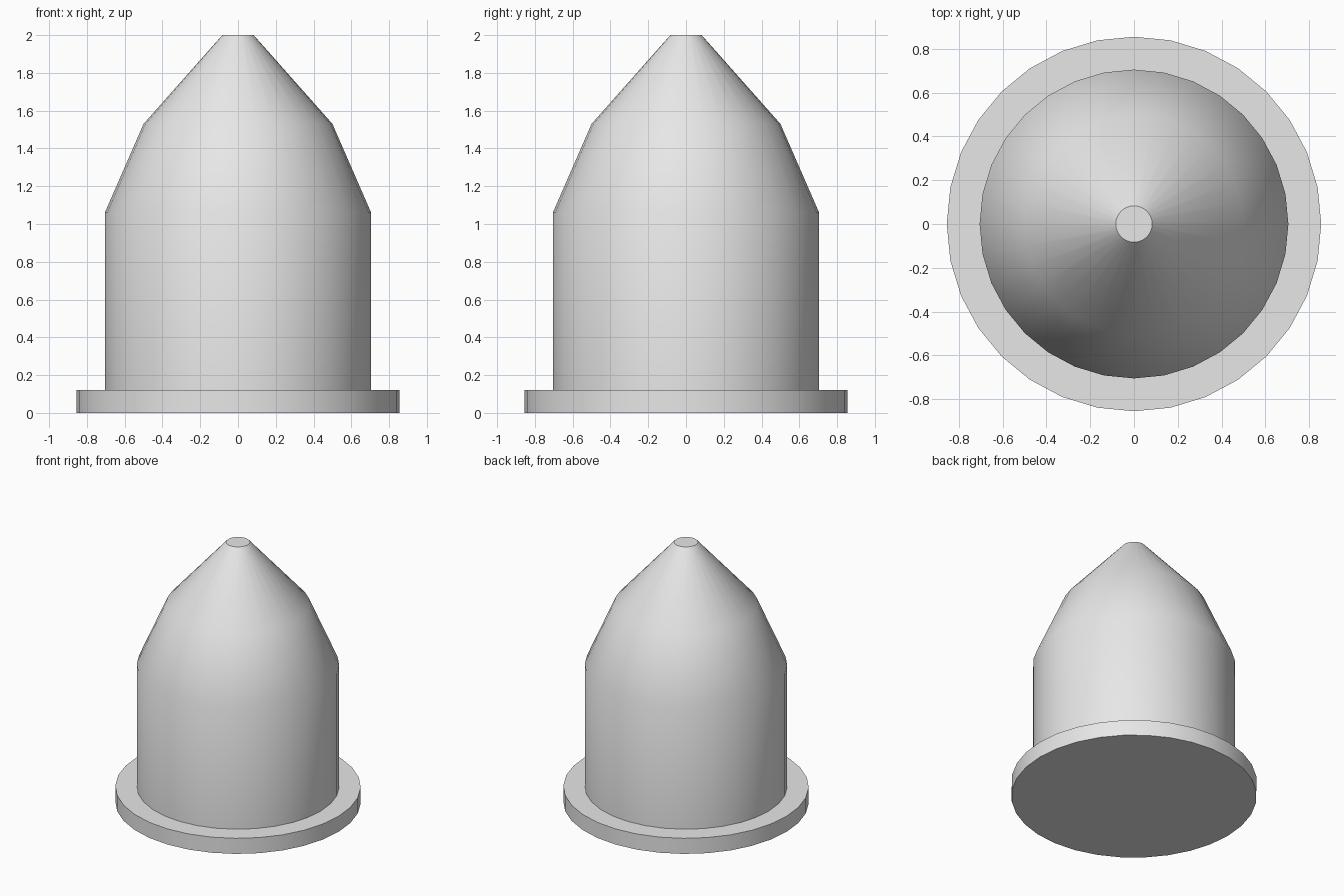
import bpy
import bmesh
from math import cos, sin, tau, radians

SIDES = 32

cube = bpy.data.objects.get("Cube")
if cube:
    bpy.data.objects.remove(cube, do_unlink=True)

# Single light grey material
grey = bpy.data.materials.new("light_grey")
grey.use_nodes = True
colour = (0.8, 0.8, 0.8, 1.0)
grey.diffuse_color = colour
for node in grey.node_tree.nodes:
    if node.type == 'BSDF_PRINCIPLED':
        node.inputs["Base Color"].default_value = colour


def turned_solid(name, profile):
    """Revolve a (radius, height) profile and close both ends."""
    bm = bmesh.new()
    rings = [[bm.verts.new((r * cos(tau * i / SIDES), r * sin(tau * i / SIDES), z))
              for i in range(SIDES)] for r, z in profile]
    for low, high in zip(rings, rings[1:]):
        for i in range(SIDES):
            j = (i + 1) % SIDES
            bm.faces.new((low[i], low[j], high[j], high[i]))
    bm.faces.new(rings[-1])
    bm.faces.new(rings[0][::-1])
    mesh = bpy.data.meshes.new(name)
    bm.to_mesh(mesh)
    bm.free()
    mesh.materials.append(grey)
    obj = bpy.data.objects.new(name, mesh)
    bpy.context.collection.objects.link(obj)
    bpy.ops.object.select_all(action='DESELECT')
    obj.select_set(True)
    bpy.context.view_layer.objects.active = obj
    bpy.ops.object.shade_smooth_by_angle(angle=radians(30))
    return obj


# Wide flange and tapered body, joined into one continuous surface
turned_solid("flanged_nose_cone", [
    (0.855, 0.0), (0.855, 0.12),                # flange
    (0.705, 0.12), (0.705, 1.06),               # straight wall
    (0.50, 1.53), (0.083, 2.0),                 # two-step taper
])
